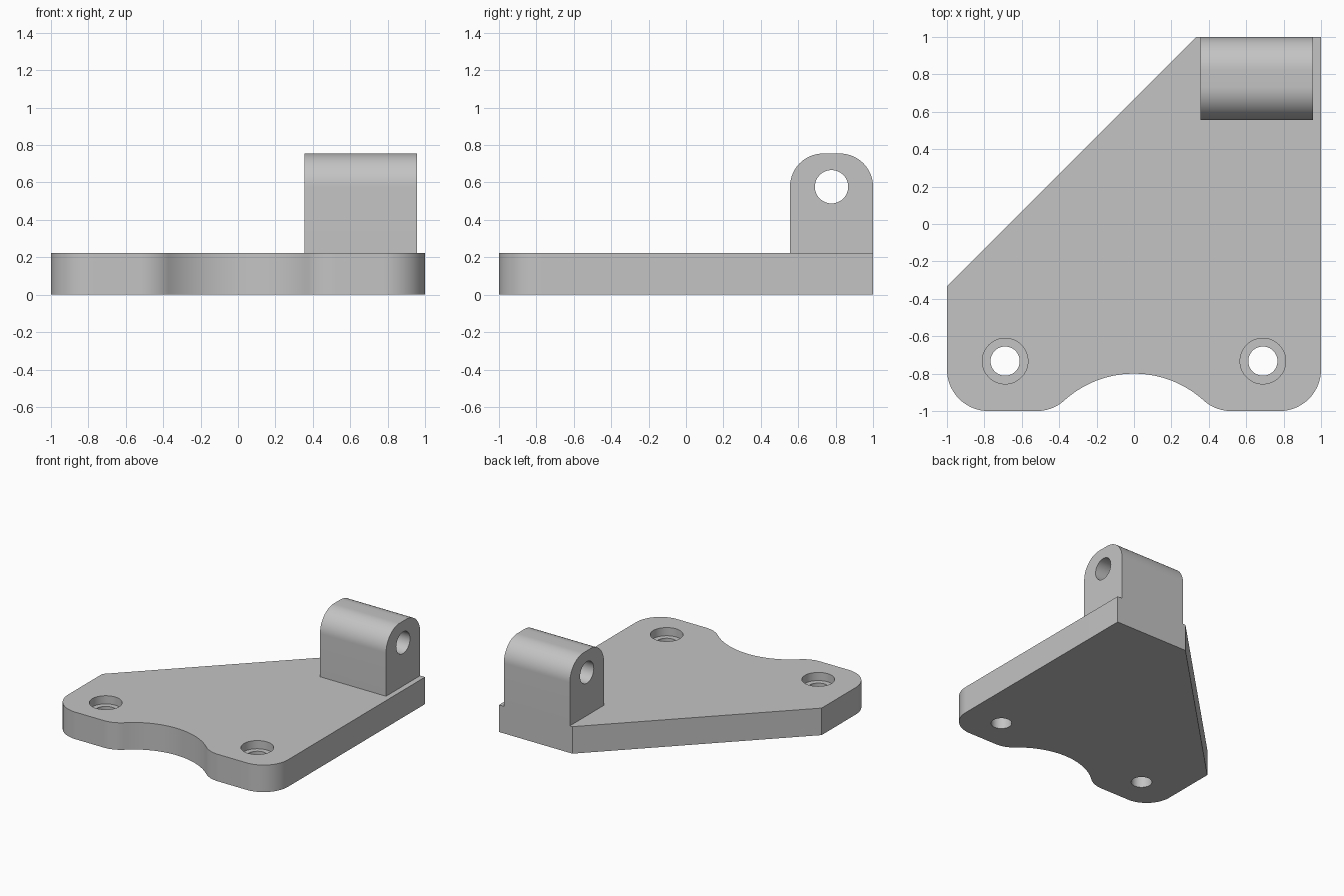
import bpy
import bmesh
from math import radians, degrees, atan2, sqrt, cos, sin
from mathutils import Matrix, Vector

cube = bpy.data.objects.get("Cube")
if cube:
    bpy.data.objects.remove(cube, do_unlink=True)

# Main sizes
THICK = 0.222        # plate thickness
R = 0.222            # plate corner radius
SCOOP_R = 0.555      # radius of the front cut-out
SCOOP_TOP = -0.8     # deepest point of the cut-out
LUG_TOP, LUG_R = 0.755, 0.178

grey = bpy.data.materials.new("plain grey")
grey.use_nodes = True
grey.diffuse_color = (0.55, 0.55, 0.55, 1)
grey.node_tree.nodes["Principled BSDF"].inputs["Base Color"].default_value = (0.55, 0.55, 0.55, 1)


def arc(cx, cy, r, start, end, steps=20):
    angles = [radians(start + (end - start) * i / steps) for i in range(steps + 1)]
    return [(cx + r * cos(a), cy + r * sin(a)) for a in angles]


def add_object(name, bm):
    bmesh.ops.recalc_face_normals(bm, faces=bm.faces)
    mesh = bpy.data.meshes.new(name)
    bm.to_mesh(mesh)
    bm.free()
    mesh.materials.append(grey)
    obj = bpy.data.objects.new(name, mesh)
    bpy.context.collection.objects.link(obj)
    return obj


def prism(name, profile, offset, to_world=Matrix()):
    """Extrude a flat profile along its own z, then place it."""
    bm = bmesh.new()
    face = bm.faces.new([bm.verts.new((u, v, 0)) for u, v in profile])
    grown = bmesh.ops.extrude_face_region(bm, geom=[face], use_keep_orig=True)
    top = [g for g in grown["geom"] if isinstance(g, bmesh.types.BMVert)]
    bmesh.ops.translate(bm, verts=top, vec=(0, 0, offset))
    bm.transform(to_world)
    return add_object(name, bm)


def drill(target, centre, radius, depth, axis="Z"):
    """Cut a round hole and discard the cutter."""
    bm = bmesh.new()
    bmesh.ops.create_cone(bm, cap_ends=True, segments=64, radius1=radius,
                          radius2=radius, depth=depth)
    if axis == "X":
        bm.transform(Matrix.Rotation(radians(90), 4, "Y"))
    bm.transform(Matrix.Translation(Vector(centre)))
    cutter = add_object("hole_cutter", bm)
    cutter.hide_render = True
    cut = target.modifiers.new("hole", "BOOLEAN")
    cut.operation, cut.solver, cut.object = "DIFFERENCE", "EXACT", cutter
    bpy.context.view_layer.objects.active = target
    bpy.ops.object.modifier_apply(modifier=cut.name)
    bpy.data.objects.remove(cutter, do_unlink=True)


# Base plate: chamfered back corner, rounded front corners, scooped front edge
scoop_y = SCOOP_TOP - SCOOP_R
corner_y = R - 1
rise = corner_y - scoop_y
blend_x = sqrt((SCOOP_R + R) ** 2 - rise ** 2)
tilt = degrees(atan2(rise, blend_x))
outline = [(1, 1), (0.333, 1), (-1, -0.333)]
outline += arc(R - 1, corner_y, R, 180, 270)
outline += arc(-blend_x, corner_y, R, 270, 360 - tilt)
outline += arc(0, scoop_y, SCOOP_R, 180 - tilt, tilt, 40)[1:-1]
outline += arc(blend_x, corner_y, R, 180 + tilt, 270)
outline += arc(1 - R, corner_y, R, 270, 360)
plate = prism("base_plate", outline, THICK)

# Counterbored bolt holes
for x in (-0.689, 0.689):
    drill(plate, (x, -0.733, THICK / 2), 0.078, 1)
    drill(plate, (x, -0.733, THICK - 0.067 + 0.25), 0.122, 0.5)

# Pivot lug: upright block with a rounded top, extruded along x
shape = [(0.556, THICK), (1, THICK)]
shape += arc(1 - LUG_R, LUG_TOP - LUG_R, LUG_R, 0, 90)
shape += arc(0.556 + LUG_R, LUG_TOP - LUG_R, LUG_R, 90, 180)
yz_to_world = Matrix(((0, 0, 1, 0.356), (1, 0, 0, 0), (0, 1, 0, 0), (0, 0, 0, 1)))
lug = prism("pivot_lug", shape, 0.6, yz_to_world)
drill(lug, (0.656, 0.778, LUG_TOP - LUG_R), 0.089, 1, "X")

# Smooth curved walls, crisp edges
bpy.ops.object.select_all(action="DESELECT")
for obj in (plate, lug):
    obj.select_set(True)
bpy.context.view_layer.objects.active = plate
bpy.ops.object.shade_smooth_by_angle(angle=radians(30))
